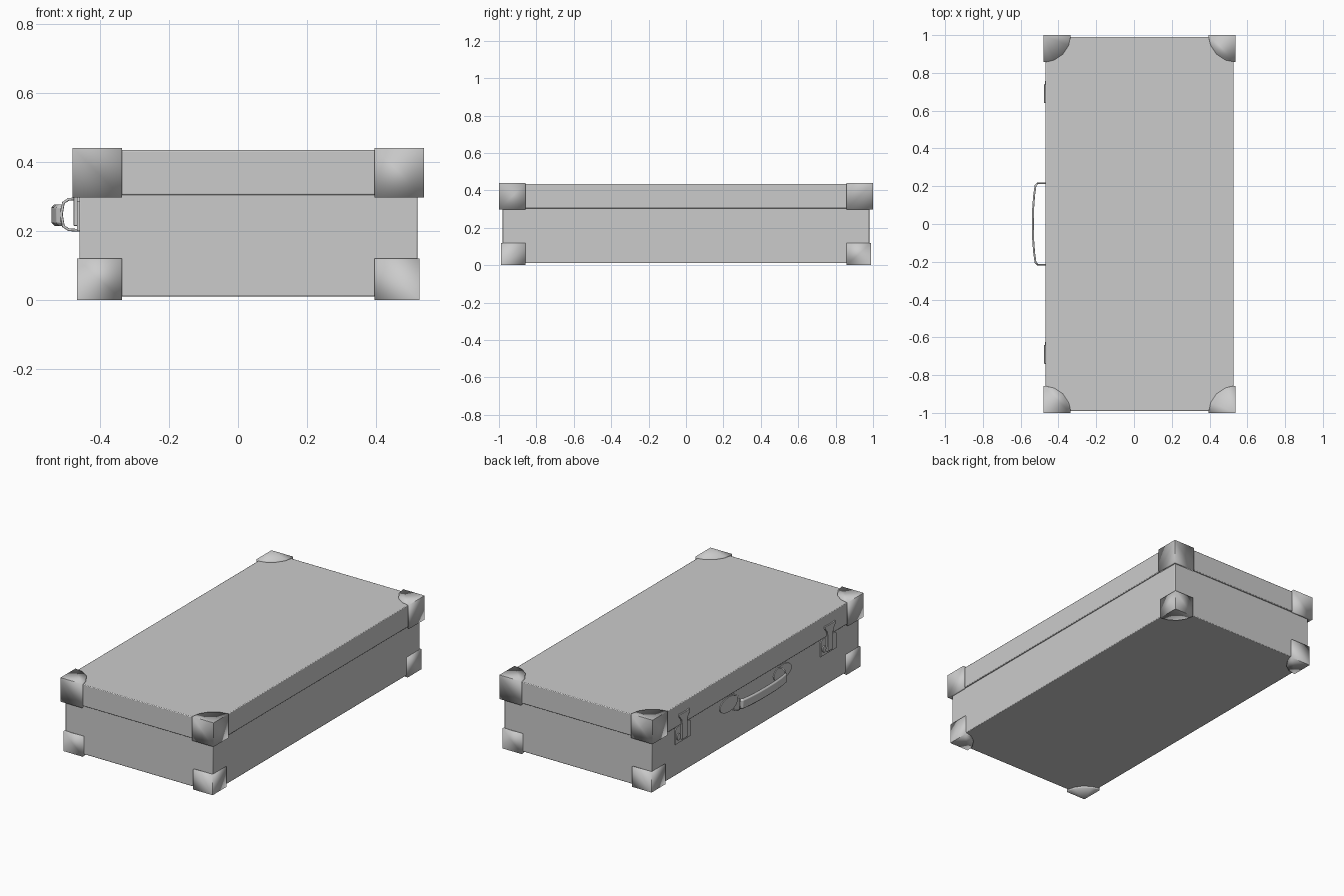
import bpy, bmesh, math
from mathutils import Vector

if "Cube" in bpy.data.objects:
    bpy.data.objects.remove(bpy.data.objects["Cube"])

CX = 0.03          # case centre in x (the handle sticks out on -x)
WALL = -0.459      # x of the handle-side wall of the body


def make(name, verts, faces, bevel=0.0, solid=0.0, angle=30):
    me = bpy.data.meshes.new(name)
    me.from_pydata(verts, [], faces)
    ob = bpy.data.objects.new(name, me)
    bpy.context.collection.objects.link(ob)
    if solid:
        m = ob.modifiers.new("thickness", 'SOLIDIFY')
        m.thickness, m.offset, m.use_even_offset = solid, -1, True
    if bevel:
        m = ob.modifiers.new("bevel", 'BEVEL')
        m.width, m.segments = bevel, 2
    bpy.ops.object.select_all(action='DESELECT')
    ob.select_set(True)
    bpy.context.view_layer.objects.active = ob
    bpy.ops.object.shade_smooth_by_angle(angle=math.radians(angle))
    return ob


def box(name, x, y, z, bevel):
    v = [(a, b, c) for c in z for b in y for a in x]
    f = [(0, 2, 3, 1), (4, 5, 7, 6), (0, 1, 5, 4), (2, 6, 7, 3), (0, 4, 6, 2), (1, 3, 7, 5)]
    return make(name, v, f, bevel)


def plate(name, outline, x_in, x_out, bevel=0.0):
    """Flat plate on the handle side, outline given as (y, z)."""
    n = len(outline)
    v = [(x, y, z) for x in (x_in, x_out) for y, z in outline]
    f = [tuple(reversed(range(n))), tuple(range(n, 2 * n))]
    f += [(i, (i + 1) % n, n + (i + 1) % n, n + i) for i in range(n)]
    ob = make(name, v, f, bevel)
    bm = bmesh.new()
    bm.from_mesh(ob.data)
    bmesh.ops.recalc_face_normals(bm, faces=bm.faces)
    bm.to_mesh(ob.data)
    bm.free()
    return ob


def ellipse(cy, cz, ry, rz, n=20):
    return [(cy + ry * math.cos(2 * math.pi * i / n), cz + rz * math.sin(2 * math.pi * i / n))
            for i in range(n)]


def wire(name, points, radius):
    cu = bpy.data.curves.new(name, 'CURVE')
    cu.dimensions, cu.bevel_depth, cu.bevel_resolution = '3D', radius, 2
    cu.use_fill_caps = True
    sp = cu.splines.new('POLY')
    sp.points.add(len(points) - 1)
    for p, q in zip(sp.points, points):
        p.co = (*q, 1)
    ob = bpy.data.objects.new(name, cu)
    bpy.context.collection.objects.link(ob)
    return ob


def corner_cap(name, sx, sy, sz, hx, hy, z_flat, z_open):
    """Three-sided cap: two square walls and a quarter-round plate."""
    lx, ly = hx - 0.365, hy - 0.857
    arc = [(math.cos(math.radians(a)), math.sin(math.radians(a))) for a in (22.5, 45, 67.5)]
    pts = [(0, 0), (1, 0)] + arc + [(0, 1)]
    v = [(CX + sx * (hx - lx * a), sy * (hy - ly * b), z_flat) for a, b in pts]
    v += [(v[i][0], v[i][1], z_open) for i in (0, 1, 5)]
    f = [(0, 1, 2, 3, 4, 5), (0, 6, 7, 1), (0, 5, 8, 6)]
    if sx * sy * sz < 0:
        f = [tuple(reversed(q)) for q in f]
    return make(name, v, f, solid=0.014)


# Body and overhanging lid
box("case_body", (WALL, 0.519), (-0.98, 0.98), (0.011, 0.31), 0.004)
box("case_lid", (-0.468, 0.528), (-0.99, 0.99), (0.304, 0.434), 0.004)

# Eight metal corner caps
for sx in (-1, 1):
    for sy in (-1, 1):
        corner_cap("lid_corner", sx, sy, 1, 0.508, 1.0, 0.441, 0.297)
        corner_cap("body_corner", sx, sy, -1, 0.495, 0.99, 0.0, 0.12)

# Handle grip: a flat strap swept along a bowed path
half = [(-0.510, 0.215), (-0.522, 0.205), (-0.530, 0.15), (-0.535, 0.08), (-0.536, 0.0)]
path = half + [(x, -y) for x, y in reversed(half[:-1])]
section = [(-0.004, -0.022), (0.006, -0.032), (0.006, 0.032), (-0.004, 0.022)]
verts, faces = [], []
for i, (x, y) in enumerate(path):
    a, b = path[max(i - 1, 0)], path[min(i + 1, len(path) - 1)]
    t = Vector((b[0] - a[0], b[1] - a[1])).normalized()
    nrm = Vector((-t.y, t.x))
    if nrm.x < 0:
        nrm = -nrm
    verts += [(x + nrm.x * d, y + nrm.y * d, 0.246 + w) for d, w in section]
n = len(section)
for i in range(len(path) - 1):
    for k in range(n):
        faces.append((i * n + k, i * n + (k + 1) % n, (i + 1) * n + (k + 1) % n, (i + 1) * n + k))
faces += [(3, 2, 1, 0), tuple(range(len(verts) - n, len(verts)))]
grip = make("handle_grip", verts, faces, 0.002)
bm = bmesh.new()
bm.from_mesh(grip.data)
bmesh.ops.recalc_face_normals(bm, faces=bm.faces)
bm.to_mesh(grip.data)
bm.free()

for s in (-1, 1):
    # Handle rings and their wall plates
    y = s * 0.215
    wire("handle_ring", [(WALL, y, 0.294), (-0.490, y, 0.292), (-0.505, y, 0.282), (-0.511, y, 0.248),
                         (-0.505, y, 0.214), (-0.490, y, 0.204), (WALL, y, 0.202)], 0.004)
    plate("handle_plate", ellipse(s * 0.255, 0.248, 0.085, 0.045), WALL + 0.003, WALL - 0.005)

    # Latches: base plate, flared hasp reaching onto the lid, round keyhole
    c = s * 0.69
    plate("latch_base", [(c - 0.075, 0.2), (c + 0.075, 0.2), (c + 0.075, 0.285), (c + 0.06, 0.3),
                         (c - 0.06, 0.3), (c - 0.075, 0.285)], WALL + 0.003, WALL - 0.006)
    right = [(0.025, 0.215), (0.025, 0.31), (0.03, 0.335), (0.05, 0.36), (0.05, 0.375), (0.02, 0.372)]
    hasp = [(c + a, z) for a, z in right] + [(c - a, z) for a, z in reversed(right)]
    plate("latch_hasp", hasp, WALL, -0.476, 0.002)
    plate("latch_button", ellipse(c + 0.05, 0.24, 0.016, 0.02, 12), WALL, -0.472)
